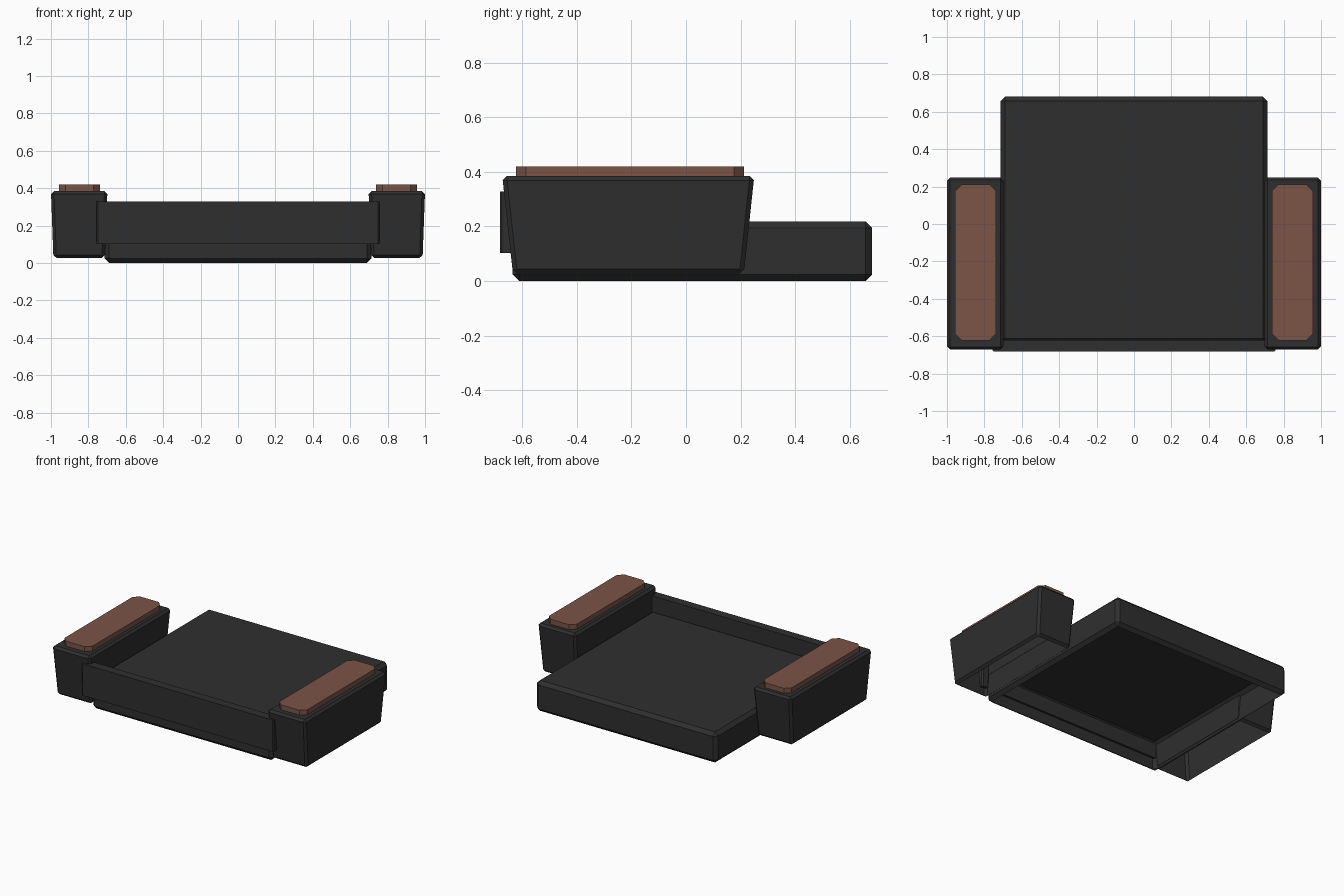
import bpy, bmesh

if "Cube" in bpy.data.objects:
    bpy.data.objects.remove(bpy.data.objects["Cube"])


def material(name, rgb):
    m = bpy.data.materials.new(name)
    m.diffuse_color = (*rgb, 1)
    m.use_nodes = True
    m.node_tree.nodes["Principled BSDF"].inputs["Base Color"].default_value = m.diffuse_color
    return m


charcoal = material("charcoal fabric", (0.028, 0.028, 0.028))
brown = material("brown wood", (0.2, 0.088, 0.064))


def block(name, low, high, mat, bevel=0.0, vertical_only=False, open_bottom=False):
    """Tapered box; low and high are (x0, x1, y0, y1, z) rectangles."""
    bm = bmesh.new()
    rings = []
    for x0, x1, y0, y1, z in (low, high):
        rings.append([bm.verts.new(p) for p in
                      ((x0, y0, z), (x1, y0, z), (x1, y1, z), (x0, y1, z))])
    a, b = rings
    bm.faces.new(a[::-1])
    bm.faces.new(b)
    for i in range(4):
        j = (i + 1) % 4
        bm.faces.new((a[i], a[j], b[j], b[i]))
    edges = [e for e in bm.edges if not vertical_only
             or abs(e.verts[0].co.z - e.verts[1].co.z) > 0.01]
    bmesh.ops.bevel(bm, geom=edges, offset=bevel, segments=1,
                    affect='EDGES', profile=0.5)
    bm.normal_update()
    if open_bottom:
        bottom = [f for f in bm.faces if f.normal.z < -0.95]
        bmesh.ops.delete(bm, geom=bottom, context='FACES')
    me = bpy.data.meshes.new(name)
    bm.to_mesh(me)
    bm.free()
    me.materials.append(mat)
    ob = bpy.data.objects.new(name, me)
    bpy.context.collection.objects.link(ob)
    return ob


def mirrored(side, x0, x1, *rest):
    xs = sorted((side * x0, side * x1))
    return (*xs, *rest)


# Seat cushion, hollow underneath
block("seat", (-0.713, 0.713, -0.635, 0.682, 0.0),
      (-0.713, 0.713, -0.635, 0.682, 0.218), charcoal, 0.024, open_bottom=True)

# Low back panel
block("back_panel", (-0.757, 0.757, -0.682, -0.62, 0.102),
      (-0.757, 0.757, -0.682, -0.62, 0.328), charcoal, 0.008, vertical_only=True)

# Tapered armrests with wooden tops
for side, label in ((-1, "left"), (1, "right")):
    block(label + "_armrest",
          mirrored(side, 0.712, 0.987, -0.634, 0.212, 0.028),
          mirrored(side, 0.698, 1.0, -0.673, 0.25, 0.385),
          charcoal, 0.016, open_bottom=True)
    block(label + "_armrest_top",
          mirrored(side, 0.737, 0.957, -0.622, 0.212, 0.375),
          mirrored(side, 0.737, 0.957, -0.622, 0.212, 0.42),
          brown, 0.036, vertical_only=True)
